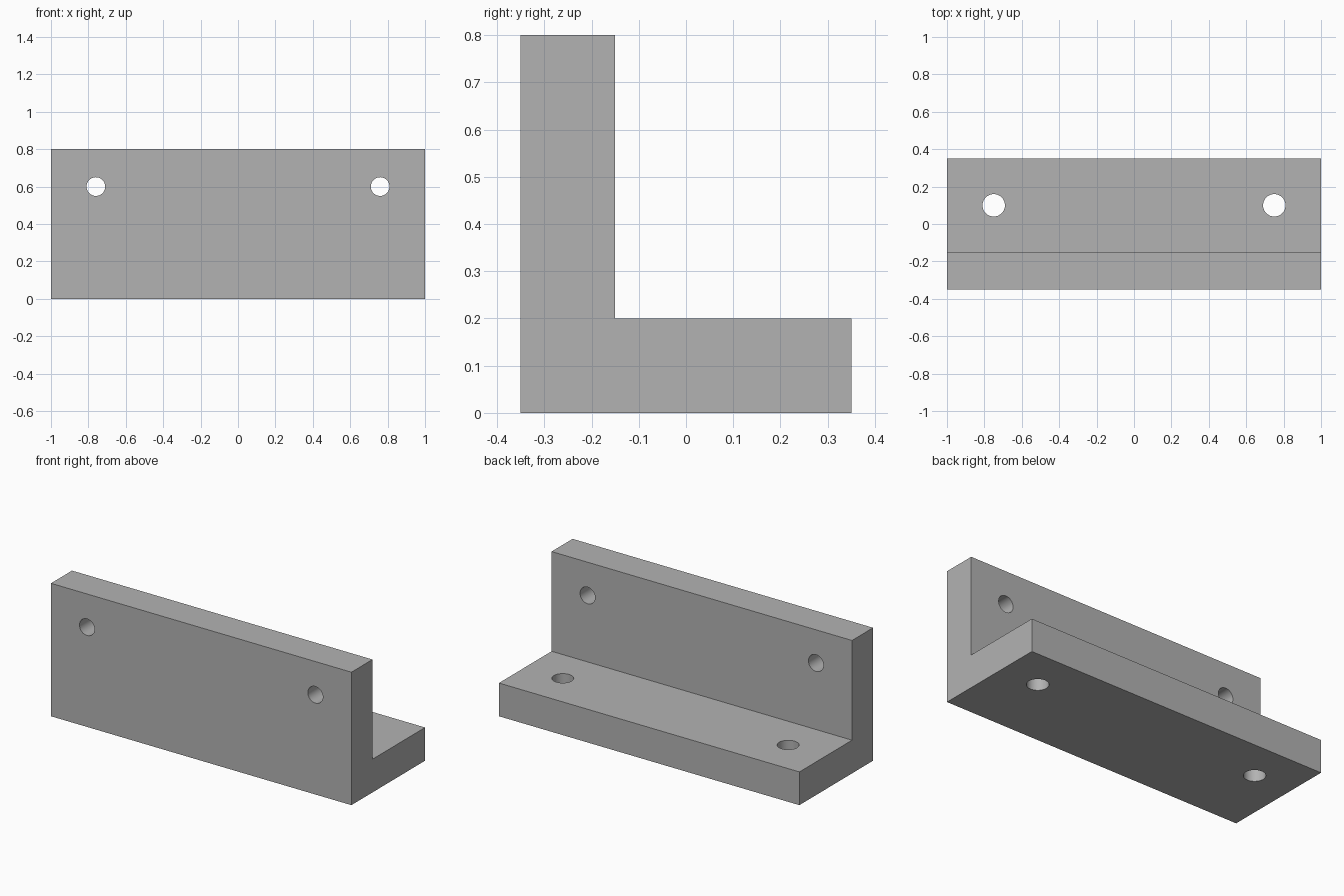
import bpy
import bmesh
from math import radians

cube = bpy.data.objects.get("Cube")
if cube:
    bpy.data.objects.remove(cube, do_unlink=True)

grey = bpy.data.materials.new("plain_grey")
grey.use_nodes = True
color = (0.45, 0.45, 0.45, 1)
grey.diffuse_color = color
grey.node_tree.nodes["Principled BSDF"].inputs["Base Color"].default_value = color

# L-shaped profile (y, z) extruded along x
PROFILE = [(-0.35, 0), (0.35, 0), (0.35, 0.2), (-0.15, 0.2), (-0.15, 0.8), (-0.35, 0.8)]
bm = bmesh.new()
face = bm.faces.new([bm.verts.new((-1, y, z)) for y, z in PROFILE])
ext = bmesh.ops.extrude_face_region(bm, geom=[face])
moved = [v for v in ext["geom"] if isinstance(v, bmesh.types.BMVert)]
bmesh.ops.translate(bm, verts=moved, vec=(2, 0, 0))
bmesh.ops.recalc_face_normals(bm, faces=bm.faces)
mesh = bpy.data.meshes.new("angle_bracket")
bm.to_mesh(mesh)
bm.free()
mesh.materials.append(grey)
bracket = bpy.data.objects.new("angle_bracket", mesh)
bpy.context.collection.objects.link(bracket)


def drill(name, radius, location, rotation):
    """Cut a round through hole in the bracket."""
    bpy.ops.mesh.primitive_cylinder_add(vertices=48, radius=radius, depth=0.4,
                                        location=location, rotation=rotation)
    cutter = bpy.context.object
    cutter.name = name
    cutter.data.materials.append(grey)
    cut = bracket.modifiers.new(name, "BOOLEAN")
    cut.operation = "DIFFERENCE"
    cut.solver = "EXACT"
    cut.object = cutter
    bpy.context.view_layer.objects.active = bracket
    bpy.ops.object.modifier_apply(modifier=name)
    bpy.data.objects.remove(cutter, do_unlink=True)


# Mirrored bolt holes through the upright plate and the base plate
for side, sign in (("left", 1), ("right", -1)):
    drill(side + "_upright_hole", 0.05, (sign * 0.76, -0.25, 0.6), (radians(90), 0, 0))
    drill(side + "_base_hole", 0.06, (sign * 0.75, 0.1, 0.1), (0, 0, 0))

# Smooth hole walls, sharp plate edges
bpy.ops.object.select_all(action="DESELECT")
bracket.select_set(True)
bpy.context.view_layer.objects.active = bracket
bpy.ops.object.shade_smooth_by_angle(angle=radians(30))
